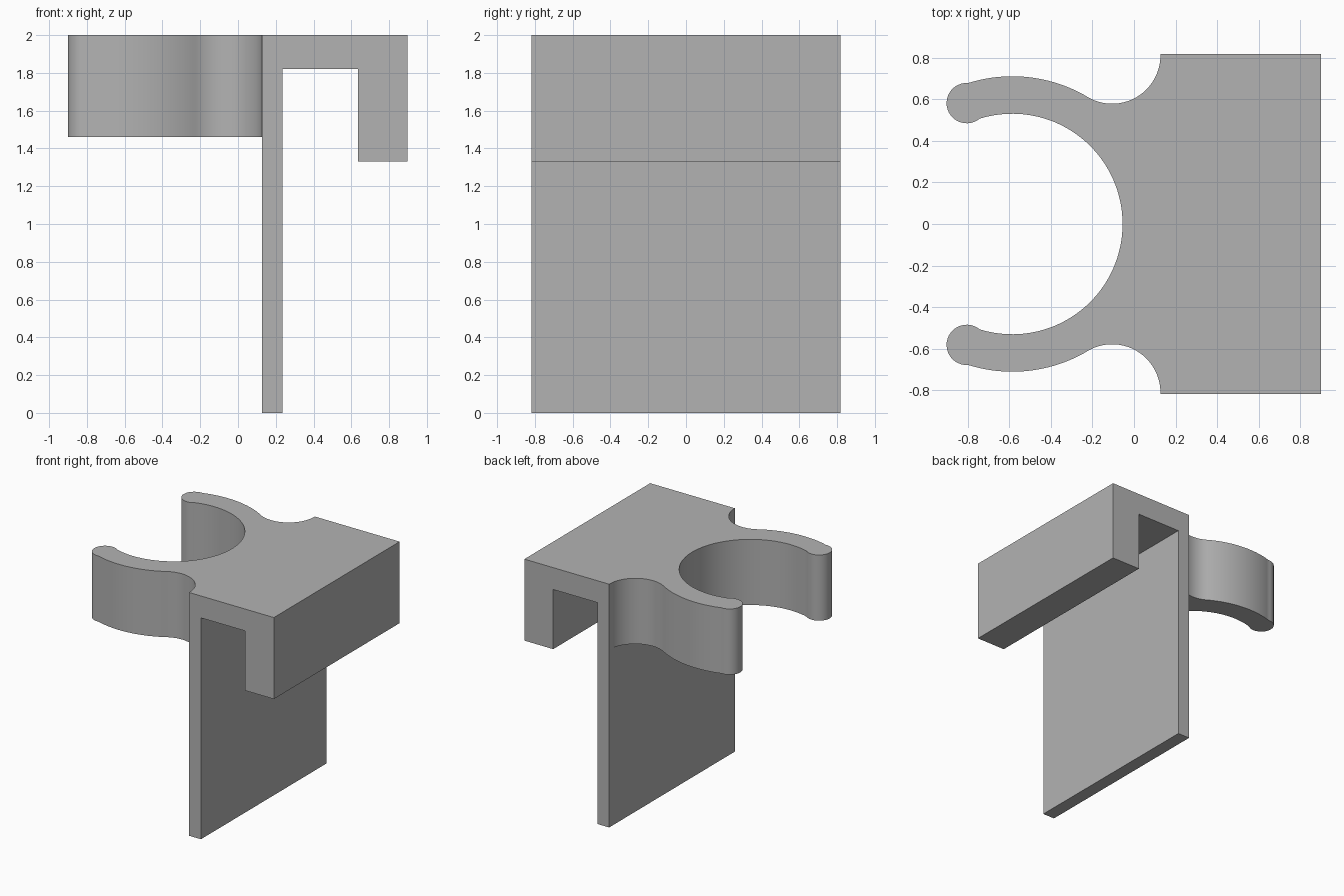
import bpy, bmesh
from math import cos, sin, radians, degrees, atan2, acos, hypot
from mathutils import Vector

cube = bpy.data.objects.get("Cube")
if cube:
    bpy.data.objects.remove(cube, do_unlink=True)

# Single grey plastic
grey = bpy.data.materials.new("grey_plastic")
grey.use_nodes = True
colour = (0.45, 0.45, 0.45, 1)
grey.diffuse_color = colour
grey.node_tree.nodes["Principled BSDF"].inputs["Base Color"].default_value = colour


def prism(name, outline, offset):
    """Extrude a closed 3D outline by an offset vector."""
    bm = bmesh.new()
    face = bm.faces.new([bm.verts.new(p) for p in outline])
    ext = bmesh.ops.extrude_face_region(bm, geom=[face])
    moved = [v for v in ext["geom"] if isinstance(v, bmesh.types.BMVert)]
    bmesh.ops.translate(bm, verts=moved, vec=Vector(offset))
    bmesh.ops.recalc_face_normals(bm, faces=bm.faces)
    mesh = bpy.data.meshes.new(name)
    bm.to_mesh(mesh)
    bm.free()
    mesh.materials.append(grey)
    obj = bpy.data.objects.new(name, mesh)
    bpy.context.collection.objects.link(obj)
    return obj


def arc(cx, cy, r, start, end, n):
    angles = [radians(start + (end - start) * i / n) for i in range(n + 1)]
    return [(cx + r * cos(a), cy + r * sin(a)) for a in angles]


# Hook: long back plate, top bridge and short front lip
half_depth, top = 0.817, 2.0
back, inner, lip, front = 0.127, 0.235, 0.636, 0.898
profile = [(back, 0), (inner, 0), (inner, 1.82), (lip, 1.82),
           (lip, 1.33), (front, 1.33), (front, top), (back, top)]
hook = prism("hook_bracket", [(x, -half_depth, z) for x, z in profile],
             (0, 2 * half_depth, 0))

# Clip: fillet, outer arc, rounded tip and inner arc of one arm
cx, r_in, r_out = -0.585, 0.53, 0.71
fx, fy, r_fillet = -0.105, 0.81, 0.232
tx, ty, r_tip = -0.804, 0.581, 0.097
dist = hypot(tx - cx, ty)
tip_angle = degrees(atan2(ty, tx - cx))
join = degrees(atan2(fy, fx - cx))


def meet(r):
    """Angle on the ring of radius r where the round tip crosses it."""
    c = (r * r + dist * dist - r_tip * r_tip) / (2 * r * dist)
    return tip_angle - degrees(acos(c))


def tip_side(r):
    a = radians(meet(r))
    return degrees(atan2(r * sin(a) - ty, cx + r * cos(a) - tx))


arm = [(back + 0.04, fy)]
arm += arc(fx, fy, r_fillet, 0, join - 180, 24)
arm += arc(cx, 0, r_out, join, meet(r_out), 24)[1:]
arm += arc(tx, ty, r_tip, tip_side(r_out), tip_side(r_in) + 360, 24)[1:]
arm += arc(cx, 0, r_in, meet(r_in), 0, 48)[1:]
outline = arm + [(x, -y) for x, y in reversed(arm[:-1])]
clip = prism("round_clip", [(x, y, 1.46) for x, y in outline], (0, 0, top - 1.46))

# Fuse the clip into the hook
fuse = hook.modifiers.new("fuse_clip", 'BOOLEAN')
fuse.operation, fuse.solver, fuse.object = 'UNION', 'EXACT', clip
bpy.context.view_layer.objects.active = hook
hook.select_set(True)
bpy.ops.object.modifier_apply(modifier=fuse.name)
bpy.data.objects.remove(clip, do_unlink=True)
hook.name = "hook_with_clip"

# Tidy coplanar faces, smooth the curved walls
bm = bmesh.new()
bm.from_mesh(hook.data)
bmesh.ops.remove_doubles(bm, verts=bm.verts, dist=0.0001)
bmesh.ops.dissolve_limit(bm, angle_limit=radians(0.5), verts=bm.verts, edges=bm.edges)
bm.to_mesh(hook.data)
bm.free()
bpy.ops.object.shade_smooth_by_angle(angle=radians(30))
